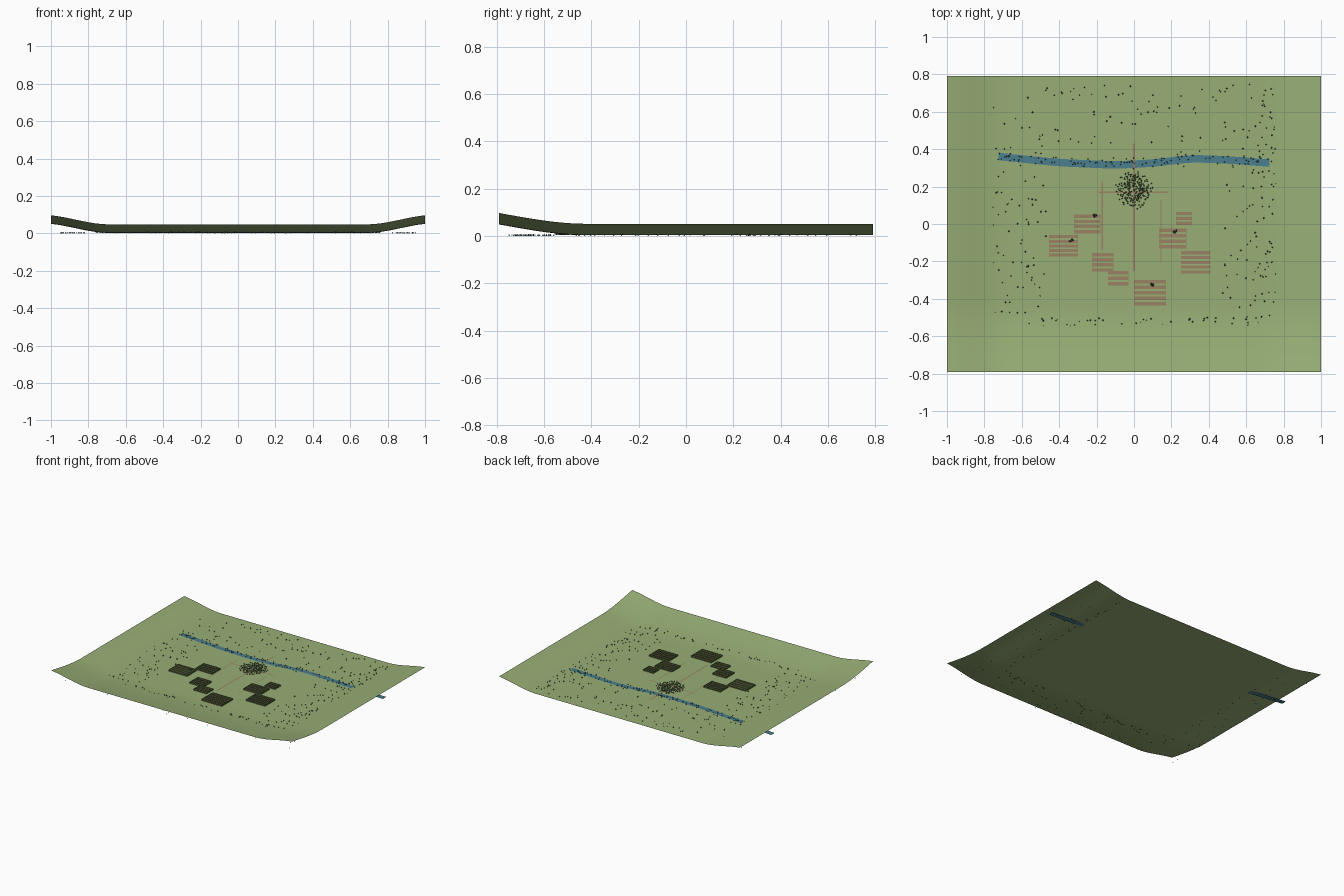
import bpy, bmesh, math, random
from mathutils import Vector

if "Cube" in bpy.data.objects:
    bpy.data.objects.remove(bpy.data.objects["Cube"])

random.seed(7)
GROUND = 0.003


def material(name, rgb):
    m = bpy.data.materials.new(name)
    m.diffuse_color = (*rgb, 1)
    m.use_nodes = True
    m.node_tree.nodes["Principled BSDF"].inputs["Base Color"].default_value = m.diffuse_color
    return m


GRASS = material("grass green", (0.315, 0.425, 0.18))
WATER = material("water blue", (0.068, 0.21, 0.27))
SOIL = material("soil brown", (0.33, 0.225, 0.125))
CROP = material("crop green", (0.14, 0.22, 0.07))
LEAF = material("leaf dark green", (0.055, 0.11, 0.045))


def finish(name, bm, mat, smooth=False):
    me = bpy.data.meshes.new(name)
    bm.to_mesh(me)
    bm.free()
    me.materials.append(mat)
    for p in me.polygons:
        p.use_smooth = smooth
    ob = bpy.data.objects.new(name, me)
    bpy.context.collection.objects.link(ob)
    return ob


def quad(bm, *pts):
    bm.faces.new([bm.verts.new(p) for p in pts])


def plate(bm, x0, x1, y0, y1, z):
    quad(bm, (x0, y0, z), (x1, y0, z), (x1, y1, z), (x0, y1, z))


def smoothstep(t):
    t = max(0.0, min(1.0, t))
    return t * t * (3 - 2 * t)


# Valley floor: open sheet rising at both sides and at the front
bm = bmesh.new()
bmesh.ops.create_grid(bm, x_segments=60, y_segments=48, size=1)
for v in bm.verts:
    v.co.y *= 0.79
    side = 0.051 * smoothstep((abs(v.co.x) - 0.69) / 0.36)
    front = 0.084 * smoothstep((-v.co.y - 0.42) / 0.70)
    v.co.z = GROUND + side + front
finish("valley_ground", bm, GRASS, True)

# River: gently winding flat ribbon
course = [(-1, .40), (-.72, .36), (-.4, .328), (-.1, .315), (.1, .325),
          (.3, .35), (.5, .343), (.72, .326), (1, .31)]


def river_y(x):
    for (xa, ya), (xb, yb) in zip(course, course[1:]):
        if x <= xb:
            return ya + (yb - ya) * (x - xa) / (xb - xa)
    return course[-1][1]


bm = bmesh.new()
rows = []
for i in range(41):
    x = -1 + i * 0.05
    y = sum(river_y(max(-1, min(1, x + d))) for d in (-.05, 0, .05)) / 3
    rows.append([bm.verts.new((x, y + s * 0.02, GROUND + 0.0015)) for s in (-1, 1)])
for a, b in zip(rows, rows[1:]):
    bm.faces.new((a[0], b[0], b[1], a[1]))
finish("river", bm, WATER)

# Footpaths
bm = bmesh.new()
for x, y0, y1 in ((0, -.25, .43), (-.17, -.14, .23), (.145, -.2, .13)):
    w = 0.005 if x == 0 else 0.003
    plate(bm, x - w, x + w, y0, y1, GROUND + 0.002)
plate(bm, -.19, .185, .166, .174, GROUND + 0.0022)
finish("footpaths", bm, SOIL)

# Fields: soil strips with thin upright crop rows along their edges
fields = [(-.32, -.18, -.05, .05), (-.455, -.30, -.175, -.06),
          (-.225, -.11, -.255, -.155), (-.14, -.03, -.33, -.25),
          (0, .17, -.435, -.30), (.135, .28, -.13, -.025),
          (.225, .31, -.005, .065), (.25, .41, -.265, -.145)]
soil, crop = bmesh.new(), bmesh.new()
z0, z1 = GROUND, GROUND + 0.008
for xa, xb, ya, yb in fields:
    n = round((yb - ya) / 0.025)
    pitch = (yb - ya) / (n - 0.35)
    for i in range(n):
        y = ya + i * pitch
        y2 = y + pitch * 0.65
        plate(soil, xa, xb, y, y2, GROUND + 0.0015)
        for yy in (y, y2):
            quad(crop, (xa, yy, z0), (xb, yy, z0), (xb, yy, z1), (xa, yy, z1))
    for xx, d in ((xa, .002), (xb, -.002)):
        quad(crop, (xx, ya, z0), (xx, yb, z0), (xx, yb, z1), (xx, ya, z1))
        plate(soil, min(xx, xx + d), max(xx, xx + d), ya, yb, GROUND + 0.0012)
finish("field_soil", soil, SOIL)
finish("crop_rows", crop, CROP)


# Small bushes: six-sided pyramids with a pointed base
def bush(bm, x, y, r, base=GROUND):
    ring = [bm.verts.new((x + r * math.cos(k * math.pi / 3),
                          y + r * math.sin(k * math.pi / 3), base + r * 0.8)) for k in range(6)]
    top = bm.verts.new((x, y, base + r * 2.2))
    low = bm.verts.new((x, y, base))
    for a, b in zip(ring, ring[1:] + ring[:1]):
        bm.faces.new((a, b, top))
        bm.faces.new((b, a, low))


# Woodland scattered around the valley rim
bm = bmesh.new()
count = 0
while count < 250:
    x, y = random.uniform(-.76, .76), random.uniform(-.55, .75)
    if abs(x) < 0.47 and -0.5 < y < 0.43:
        continue
    bush(bm, x, y, random.uniform(.0028, .0045))
    count += 1
for i in range(30):
    bush(bm, random.uniform(.68, .76), random.uniform(-.55, .75), .0038)
    bush(bm, random.uniform(-.5, .76), random.uniform(-.54, -.5), .004, 0.005)
for i in range(45):
    bush(bm, random.uniform(-.95, .95), random.uniform(-.75, -.57), .0035, 0)
    bush(bm, random.choice((-1, 1)) * random.uniform(.8, .95), random.uniform(-.6, .75), .0035, 0)
finish("rim_trees", bm, LEAF)

# Reeds along the river
bm = bmesh.new()
for i in range(110):
    x = random.uniform(-.74, .74)
    bush(bm, x, river_y(x) + random.gauss(0.01, 0.018), .0032)
finish("river_reeds", bm, LEAF)

# Central grove
bm = bmesh.new()
for i in range(250):
    a = random.uniform(0, math.tau)
    r = min(0.1, abs(random.gauss(0.056, 0.022)))
    bush(bm, r * math.cos(a), 0.18 + r * math.sin(a), .0035)
finish("central_grove", bm, LEAF)

# Bush clumps beside the fields
bm = bmesh.new()
for cx, cy in ((-.21, .045), (-.335, -.085), (.22, -.04), (.1, -.325)):
    for i in range(7):
        bush(bm, cx + random.uniform(-.009, .009), cy + random.uniform(-.007, .007), .0045)
finish("field_bushes", bm, LEAF)
